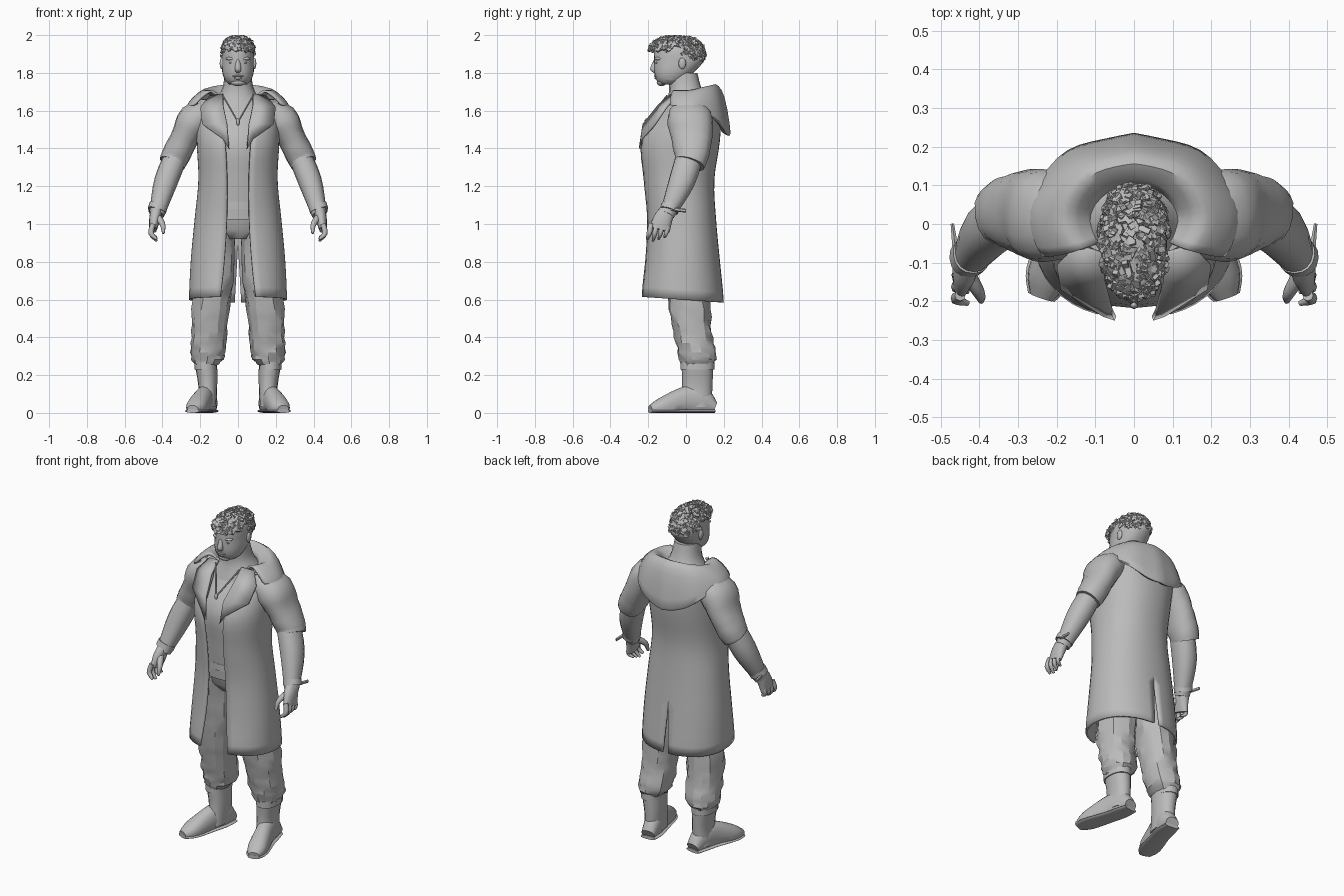
import bpy, bmesh, math, random
from mathutils import Vector, Matrix

random.seed(4)
cube = bpy.data.objects.get("Cube")
if cube:
    bpy.data.objects.remove(cube)

grey = bpy.data.materials.new("plain grey")
grey.use_nodes = True
tone = (.5, .5, .5, 1)
grey.diffuse_color = tone
grey.node_tree.nodes["Principled BSDF"].inputs["Base Color"].default_value = tone


def finish(name, bm, mirror=False, thick=0, angle=50):
    """Turn a bmesh into a shaded object with its modifiers."""
    bmesh.ops.recalc_face_normals(bm, faces=bm.faces)
    mesh = bpy.data.meshes.new(name)
    bm.to_mesh(mesh)
    bm.free()
    mesh.materials.append(grey)
    obj = bpy.data.objects.new(name, mesh)
    bpy.context.collection.objects.link(obj)
    bpy.ops.object.select_all(action="DESELECT")
    obj.select_set(True)
    bpy.context.view_layer.objects.active = obj
    bpy.ops.object.shade_smooth_by_angle(angle=math.radians(angle))
    if mirror:
        obj.modifiers.new("mirror", "MIRROR").merge_threshold = .002
    if thick:
        obj.modifiers.new("thickness", "SOLIDIFY").thickness = thick


def spline(keys, steps=4):
    """Smooth curve through key tuples of any length."""
    result = []
    last = len(keys) - 1
    for k in range(last):
        before, here, there, after = (keys[min(max(k + j, 0), last)] for j in (-1, 0, 1, 2))
        for s in range(steps):
            t = s / steps
            result.append(tuple(
                b + t * ((c - a) + t * ((2 * a - 5 * b + 4 * c - d) + t * (3 * b - a - 3 * c + d))) / 2
                for a, b, c, d in zip(before, here, there, after)))
    return result + [tuple(keys[last])]


def skin(bm, rows, closed=False):
    """Bridge rows of points with quads."""
    rows = [[bm.verts.new(p) for p in row] for row in rows]
    for a, b in zip(rows, rows[1:]):
        n = len(a)
        for i in range(n if closed else n - 1):
            j = (i + 1) % n
            bm.faces.new((a[i], a[j], b[j], b[i]))
    return rows


def boxy(v, power):
    return math.copysign(abs(v) ** power, v)


def oval(t, power=.9):
    """Point on a slightly boxy unit oval, starting at the front."""
    return boxy(math.sin(t), power), -boxy(math.cos(t), power)


def tube(name, rings, ref=None, sides=16, jitter=0, floor=0, **options):
    """Closed loft through rings (x, y, z, width, depth); level rings without ref."""
    bm = bmesh.new()
    centres = [Vector(ring[:3]) for ring in rings]
    rows = []
    for k, (centre, ring) in enumerate(zip(centres, rings)):
        side, up = Vector((1, 0, 0)), Vector((0, 1, 0))
        if ref:
            along = centres[min(k + 1, len(rings) - 1)] - centres[max(k - 1, 0)]
            side = along.cross(ref).normalized()
            up = side.cross(along).normalized()
        row = []
        for i in range(sides):
            x, y = oval(math.tau * i / sides)
            size = 1 + random.uniform(-jitter, jitter)
            point = centre + size * (side * ring[3] * x + up * ring[4] * y)
            point.z = max(point.z, floor)
            row.append(point)
        rows.append(row)
    rows = skin(bm, rows, True)
    bm.faces.new(rows[0])
    bm.faces.new(rows[-1])
    finish(name, bm, **options)


def blob(name, centre, radii, mirror=False):
    bm = bmesh.new()
    place = Matrix.Translation(centre) @ Matrix.Diagonal((*radii, 1))
    bmesh.ops.create_uvsphere(bm, u_segments=12, v_segments=8, radius=1, matrix=place)
    finish(name, bm, mirror, angle=80)


BACK, UP = Vector((0, 1, 0)), Vector((0, 0, 1))

# Head: a rounded profile, flatter at the face and tapering to the jaw
rings = []
for k in range(1, 20):
    u = k / 20
    swell = math.sqrt(1 - abs(2 * u - 1) ** 3)
    front = -.05 - .12 * math.sqrt(swell)
    back = -.05 + .15 * swell * min(1, .2 + 1.5 * u)
    rings.append((0, (front + back) / 2, 1.725 + .265 * u, .086 * swell, (back - front) / 2))
tube("head", rings, sides=24)
tube("neck", spline([(0, .02, 1.6, .17, .14), (0, 0, 1.7, .09, .09), (0, -.02, 1.8, .07, .08)]))
tube("nose", spline([(0, -.155, 1.87, .01, .015), (0, -.17, 1.82, .017, .02), (0, -.16, 1.8, .01, .01)]),
     angle=80)
blob("upper_lip", (0, -.16, 1.783), (.03, .01, .006))
blob("lower_lip", (0, -.157, 1.772), (.02, .01, .007))
blob("chin", (0, -.13, 1.75), (.04, .025, .02))
blob("brow", (.035, -.145, 1.875), (.03, .02, .01), True)
blob("eye", (.034, -.152, 1.854), (.015, .01, .006), True)
blob("jaw", (.04, -.08, 1.78), (.035, .06, .035), True)
blob("ear", (.087, -.02, 1.85), (.01, .02, .03), True)

# Cropped curly hair made of small overlapping locks
bm = bmesh.new()
for lock in range(900):
    n = Vector([random.gauss(0, 1) for axis in "xyz"]).normalized()
    if n.z < (.2 if n.y < .2 else -.35 * n.y):
        continue
    x, y, z = (boxy(v, .85) for v in n)
    spot = Vector((x * .083, y * .145 - .05, z * .09 + 1.9))
    turn = n.to_track_quat("Z", "Y").to_matrix().to_4x4()
    spin = Matrix.Rotation(random.uniform(0, math.tau), 4, "Z")
    tilt = Matrix.Rotation(random.uniform(-.6, .6), 4, "X")
    size = Matrix.Diagonal((.015, random.uniform(.02, .04), .012, 1))
    bmesh.ops.create_cube(bm, size=1, matrix=Matrix.Translation(spot) @ turn @ spin @ tilt @ size)
for v in bm.verts:
    v.co.z = min(v.co.z, 2)
finish("hair", bm, angle=20)

# Coat outline from hem to shoulder: half width, front, back
outline = spline([(.26, -.245, .2), (.25, -.22, .18), (.23, -.21, .16),
                  (.21, -.23, .15), (.22, -.24, .18), (.22, -.11, .19)])
coat_rows, shirt = [], []
for k, (width, front, back) in enumerate(outline):
    u = k / (len(outline) - 1)
    z = .6 + 1.06 * u
    middle, depth = (front + back) / 2, (back - front) / 2
    gap = .05 + .035 * (2 * u - 1) ** 2
    start = math.asin(gap / width)
    slit = max(0, .9 - z) * .06
    row = []
    for i in range(20):
        x, y = oval(start + (math.pi - start) * i / 19)
        row.append((max(x * width, slit), middle + depth * y, z - .015 * y * (1 - u)))
    coat_rows.append(row)
    if z > 1:
        shirt.append((0, middle, z, width - .03, depth - .03))
bm = bmesh.new()
skin(bm, coat_rows)
finish("coat", bm, mirror=True, thick=.012)
tube("shirt", shirt, sides=24)

# Hood lying on the back, falling forward at the sides, its rim dipping behind
bm = bmesh.new()
rows = []
hood = spline([(1.69, .1, 0), (1.74, .17, 0), (1.7, .23, .03), (1.64, .27, .16), (1.64, .23, .16)], 3)
for k, (z, width, drop) in enumerate(hood):
    u = k / len(hood)
    start = .8 + .4 * u
    row = []
    for i in range(16):
        t = start + (math.pi - start) * i / 15
        rear = max(0, -math.cos(t))
        fold = .01 * u * math.sin(6 * t)
        sag = drop * rear ** 1.5 + .04 * (1 - rear) * (1 - u)
        row.append((width * math.sin(t), .02 - (.8 * width + fold) * math.cos(t), z - sag))
    rows.append(row)
skin(bm, rows)
finish("hood", bm, mirror=True, thick=.012)

# Lapels folded over the chest
bm = bmesh.new()
skin(bm, [[(.08, -.08, 1.69), (.15, -.06, 1.68)], [(.08, -.15, 1.63), (.2, -.11, 1.62)],
          [(.06, -.23, 1.53), (.19, -.17, 1.53)], [(.05, -.25, 1.4), (.08, -.24, 1.45)]])
finish("lapel", bm, mirror=True, thick=.012)

# Necklace
cord = .005
tube("necklace_cord", [(.08, -.1, 1.68, cord, cord), (0, -.21, 1.54, cord, cord)],
     BACK, sides=6, mirror=True)
blob("pendant", (0, -.21, 1.54), (.01, .01, .02))

# Sleeves pushed to the elbow, bare forearms and wrist bands
tube("sleeve", spline([(.14, .02, 1.6, .07, .1), (.23, .02, 1.55, .09, .12),
                       (.28, .03, 1.46, .075, .11), (.33, .03, 1.36, .075, .09), (.35, .02, 1.32, .07, .08)]),
     BACK, jitter=.02, mirror=True)
tube("forearm", spline([(.31, .03, 1.4, .06, .07), (.38, -.02, 1.23, .063, .07), (.43, -.1, 1.05, .04, .04)]),
     BACK, mirror=True)
tube("wrist_band", [(.42, -.08, 1.1, .05, .05), (.43, -.09, 1.07, .05, .05)], BACK, mirror=True)
tube("band_end", [(.46, -.08, 1.08, .01, .01), (.47, 0, 1.07, .005, .01)], UP, sides=6, mirror=True)

# Hands with curled fingers
tube("palm", spline([(.43, -.09, 1.08, .03, .04), (.44, -.12, 1.03, .03, .05), (.45, -.14, .97, .02, .055)]),
     BACK, mirror=True)
for i, finger in enumerate(("index", "middle", "ring", "little")):
    y = -.185 + .03 * i
    size = .014 - .001 * i
    tip = .91 + .01 * abs(i - 1)
    tube(finger + "_finger", spline([(.45, y, 1, size, size), (.46, y - .01, .95, size, size),
                                     (.43, y - .02, tip, size / 2, size / 2)]),
         BACK, sides=8, mirror=True)
tube("thumb", spline([(.43, -.13, 1.04, .02, .02), (.4, -.18, 1, .015, .015), (.395, -.2, .95, .007, .007)]),
     BACK, sides=8, mirror=True)

# Trousers with a belt, baggy creased legs and gathered hems
tube("trouser_hips", [(0, -.01, .92, .1, .1), (0, -.02, .97, .17, .13), (0, -.02, 1.1, .18, .14)])
tube("belt", [(0, -.03, 1.08, .19, .16), (0, -.03, 1.12, .19, .16)])
tube("trouser_leg", spline([(.09, -.02, 1, .08, .12), (.12, 0, .75, .1, .12), (.145, .02, .55, .1, .11),
                            (.155, .04, .4, .095, .1), (.16, .06, .3, .09, .1), (.17, .06, .25, .06, .08)]),
     sides=14, jitter=.07, mirror=True, angle=25)

# Boots: shaft, turned cuff, foot pointing outward and a flat sole
tube("boot_shaft", spline([(.17, .06, .26, .06, .085), (.16, .06, .14, .05, .08), (.165, .05, .03, .05, .085)]),
     mirror=True)
tube("boot_cuff", [(.17, .06, .23, .06, .09), (.17, .06, .27, .06, .09)], mirror=True)
foot = spline([(.15, .15, .03, .04, .03), (.16, .08, .06, .05, .08), (.18, 0, .06, .05, .08),
               (.22, -.13, .03, .055, .05), (.24, -.19, .02, .03, .02)])
tube("boot_foot", foot, UP, floor=.01, mirror=True)
tube("boot_sole", [(x, y, .01, width + .006, .01) for x, y, z, width, depth in foot], UP, mirror=True)
